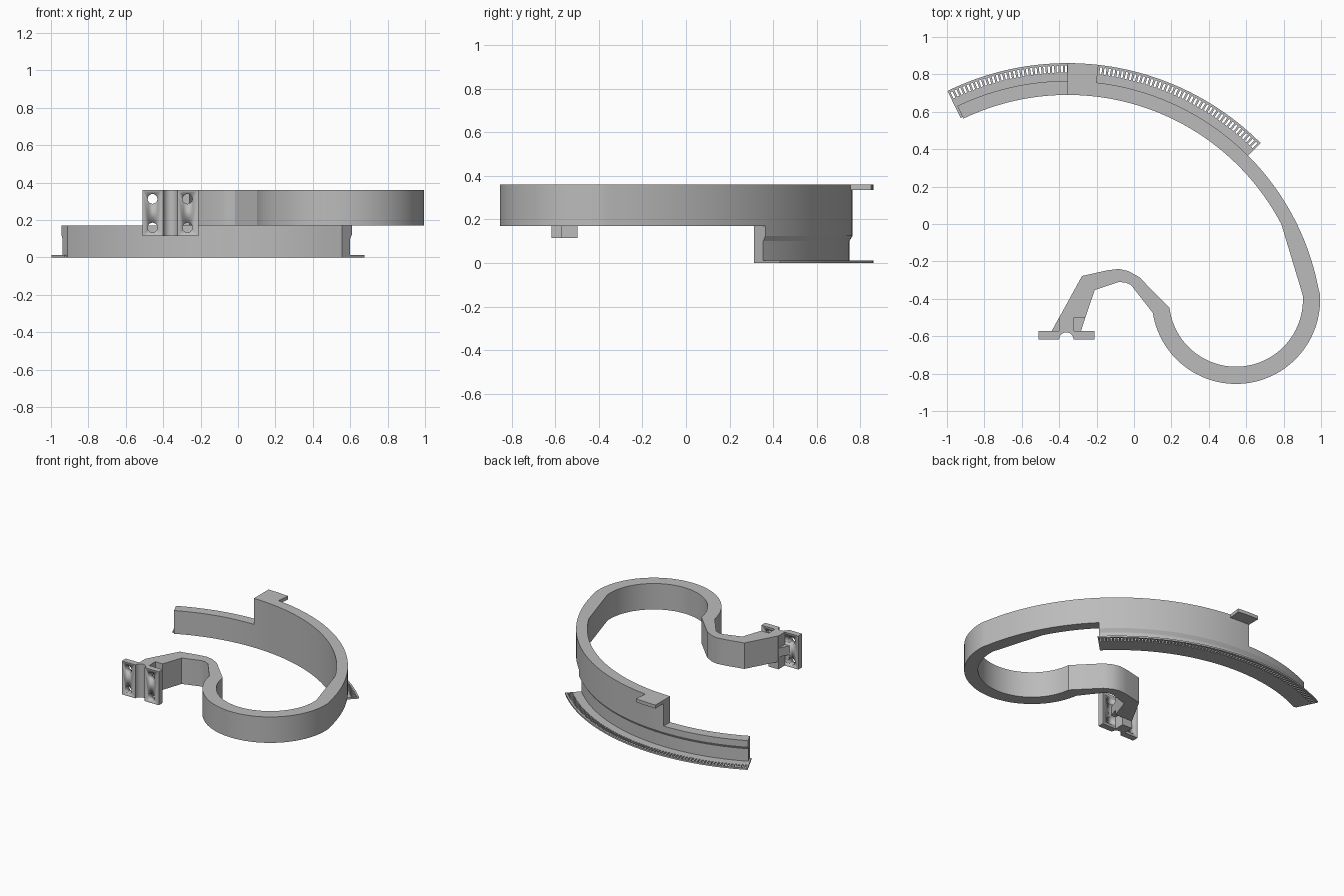
import bpy, bmesh
from math import sin, cos, radians
from mathutils import Matrix, Vector

cube = bpy.data.objects.get("Cube")
if cube:
    bpy.data.objects.remove(cube, do_unlink=True)

grey = bpy.data.materials.new("light_grey")
grey.use_nodes = True
COLOUR = (0.5, 0.5, 0.5, 1)
grey.diffuse_color = COLOUR
grey.node_tree.nodes["Principled BSDF"].inputs["Base Color"].default_value = COLOUR

ARC = (-0.355, -0.60)     # centre of the large arc
LOOP = (0.545, -0.405)    # centre of the round loop
TOP, STEP, FOOT = 0.36, 0.17, 0.115
R_IN, R_OUT, R_RIM = 1.29, 1.365, 1.46


def polar(c, r, deg):
    return (c[0] + r * cos(radians(deg)), c[1] + r * sin(radians(deg)))


def arc(c, r, a, b, n):
    return [polar(c, r, a + (b - a) * i / n) for i in range(n + 1)]


def finish(name, bm):
    bmesh.ops.recalc_face_normals(bm, faces=bm.faces)
    me = bpy.data.meshes.new(name)
    bm.to_mesh(me)
    bm.free()
    me.materials.append(grey)
    ob = bpy.data.objects.new(name, me)
    bpy.context.scene.collection.objects.link(ob)
    bpy.ops.object.select_all(action='DESELECT')
    ob.select_set(True)
    bpy.context.view_layer.objects.active = ob
    bpy.ops.object.shade_smooth_by_angle(angle=radians(25))
    return ob


def prism(name, outline, z0, z1):
    """Extrude a flat outline between two heights."""
    bm = bmesh.new()
    low = [bm.verts.new((x, y, z0)) for x, y in outline]
    high = [bm.verts.new((x, y, z1)) for x, y in outline]
    bm.faces.new(low)
    bm.faces.new(high)
    n = len(outline)
    for i in range(n):
        j = (i + 1) % n
        bm.faces.new((low[i], low[j], high[j], high[i]))
    return finish(name, bm)


def sweep(name, profile, a, b, n):
    """Sweep a radius/height profile about the arc centre."""
    bm = bmesh.new()
    rings = []
    for i in range(n + 1):
        t = a + (b - a) * i / n
        rings.append([bm.verts.new((*polar(ARC, r, t), z)) for r, z in profile])
    k = len(profile)
    for p, q in zip(rings, rings[1:]):
        for i in range(k):
            j = (i + 1) % k
            bm.faces.new((p[i], p[j], q[j], q[i]))
    bm.faces.new(rings[0])
    bm.faces.new(rings[-1])
    return finish(name, bm)


# Curved wall: low half, then full-height half, with a lip on the outer face
def wall_profile(top):
    return [(R_IN, 0), (1.35, 0), (1.35, 0.1), (R_OUT, 0.125), (R_OUT, top), (R_IN, top)]


sweep("low_wall", wall_profile(STEP), 115.6, 90, 26)
sweep("tall_wall", wall_profile(TOP), 90, 45, 44)

# Overhanging tab at the top of the tall wall
sweep("top_tab", [(1.34, 0.335), (R_RIM, 0.335), (R_RIM, TOP), (1.34, TOP)], 90, 83.5, 6)

# Thin base strip with a row of radial slots
bm = bmesh.new()
SLOTS = 76
START, END = 116.1, 45.0
radii = (1.3, 1.41, 1.447, R_RIM)
cells = 2 * SLOTS + 1
grid = [[bm.verts.new((*polar(ARC, r, START + (END - START) * i / cells), 0)) for r in radii]
        for i in range(cells + 1)]
for i in range(cells):
    for j in range(3):
        if j == 1 and i % 2:
            continue
        p, q = grid[i], grid[i + 1]
        bm.faces.new((p[j], q[j], q[j + 1], p[j + 1]))
bmesh.ops.recalc_face_normals(bm, faces=bm.faces)
if next(iter(bm.faces)).normal.z < 0:
    bmesh.ops.reverse_faces(bm, faces=bm.faces)
strip_me = bpy.data.meshes.new("slotted_strip")
bm.to_mesh(strip_me)
bm.free()
strip_me.materials.append(grey)
strip = bpy.data.objects.new("slotted_strip", strip_me)
bpy.context.scene.collection.objects.link(strip)
strip.location.z = 0.006
solid = strip.modifiers.new("thickness", 'SOLIDIFY')
solid.thickness = 0.012
solid.offset = 0

# Band: from the tall wall around the loop, over the bend and down to the bracket
outer = arc(ARC, R_OUT, 45, 11, 28) + arc(LOOP, 0.45, 4, -171, 56)
outer += [(-0.016, -0.326), (-0.045, -0.313), (-0.08, -0.31), (-0.21, -0.353), (-0.26, -0.5)]
inner = [(-0.40, -0.5), (-0.278, -0.278), (-0.144, -0.248), (-0.08, -0.24),
         (-0.03, -0.252), (0.027, -0.283)]
inner += arc(LOOP, 0.358, -173, 4, 48) + arc(ARC, R_IN, 27.6, 45, 16)
prism("curved_band", outer + inner, STEP, TOP)

# Bracket neck and the side gussets between the bolt holes
prism("bracket_neck", [(-0.40, -0.575), (-0.32, -0.575), (-0.32, -0.498), (-0.40, -0.498)], FOOT, TOP)
prism("bracket_gusset", [(-0.44, -0.572), (-0.283, -0.572), (-0.26, -0.499), (-0.40, -0.499)], 0.205, 0.27)

# Bracket plate with a half-round groove down the front
FRONT, BACK = -0.617, -0.572
plate = prism("bracket_plate",
              [(-0.51, BACK), (-0.51, FRONT)] + arc((-0.362, FRONT), 0.038, 180, 0, 16)
              + [(-0.21, FRONT), (-0.21, BACK)], FOOT, TOP)

# Bolt holes
bm = bmesh.new()
for x in (-0.457, -0.27):
    for z in (0.16, 0.313):
        bmesh.ops.create_cone(bm, cap_ends=True, segments=24, radius1=0.026, radius2=0.026, depth=0.2,
                              matrix=Matrix.Translation(Vector((x, -0.595, z))) @ Matrix.Rotation(radians(90), 4, 'X'))
cutter = finish("bolt_hole_cutter", bm)
cutter.hide_render = True
cutter.hide_viewport = True
cut = plate.modifiers.new("bolt_holes", 'BOOLEAN')
cut.operation = 'DIFFERENCE'
cut.solver = 'EXACT'
cut.object = cutter
